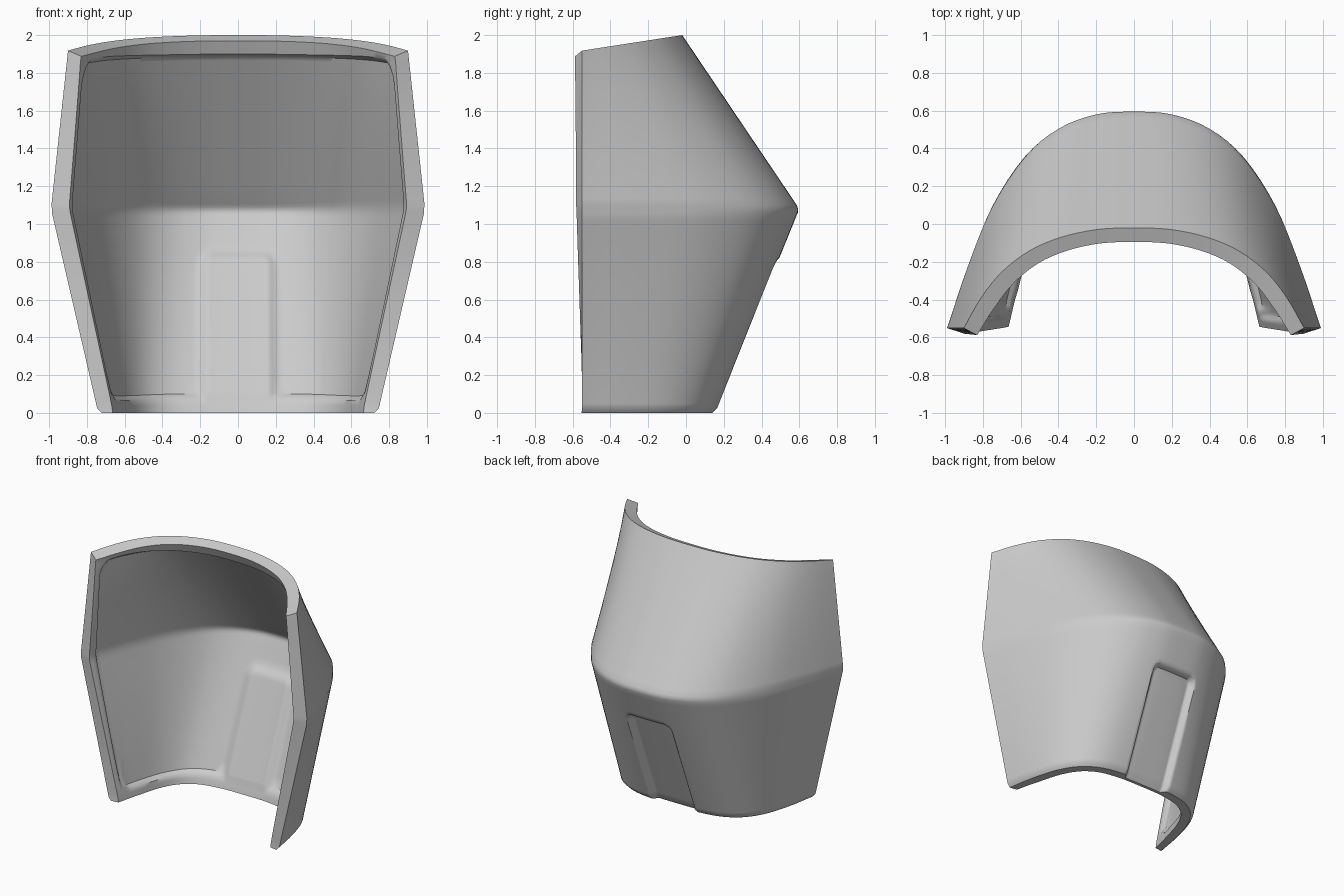
import bpy, bmesh, math
from mathutils import Vector

if "Cube" in bpy.data.objects:
    bpy.data.objects.remove(bpy.data.objects["Cube"], do_unlink=True)

# Half cross-sections (x, y) from the middle of the back to the front edge
BOTTOM = [(0, .16), (.2, .155), (.39, .12), (.535, .03), (.635, -.12), (.7, -.33), (.74, -.55)]
RIDGE = [(0, .6), (.2, .585), (.4, .51), (.58, .36), (.75, .1), (.88, -.22), (.99, -.55)]
TOP = [(0, -.02), (.2, -.03), (.385, -.07), (.55, -.14), (.695, -.25), (.805, -.385), (.9, -.55)]
RIDGE_Z = 1.08
WALL = .06
RIM = .09
RECESS = .045


def sample(points, u):
    """Catmull-Rom point on a half section mirrored across x = 0."""
    pts = [Vector(p) for p in points]
    i = min(int(abs(u)), len(pts) - 2)
    f = abs(u) - i
    b, c = pts[i], pts[i + 1]
    a = pts[i - 1] if i else Vector((-c.x, c.y))
    d = pts[i + 2] if i + 2 < len(pts) else 2 * c - b
    p = .5 * (2 * b + (c - a) * f + (2 * a - 5 * b + 4 * c - d) * f ** 2
              + (3 * b - a - 3 * c + d) * f ** 3)
    return Vector((math.copysign(p.x, u), p.y))


def outer_point(u, z):
    """Outer surface; z above the ridge is stretched to the sloping top rim."""
    ridge = sample(RIDGE, u)
    if z <= RIDGE_Z:
        p = sample(BOTTOM, u).lerp(ridge, z / RIDGE_Z)
        return Vector((p.x, p.y, z))
    top = sample(TOP, u)
    f = (z - RIDGE_Z) / (2 - RIDGE_Z)
    p = ridge.lerp(top, f)
    rim = 2 + .155 * (top.y + .02)
    return Vector((p.x, p.y, RIDGE_Z + f * (rim - RIDGE_Z)))


def smooth(f):
    f = min(max(f, 0), 1)
    return f * f * (3 - 2 * f)


def recess_amount(p, reach, ramp):
    """Soft rounded-rectangle mask for the pressed-in panel on the lower back."""
    d = math.hypot(max(abs(p.x) - .14, 0), max(p.z - .75, 0)) - reach
    return smooth(-d / ramp) if p.y > -.2 else 0


def rim_amount(u, z):
    """1 on the thickened border of the inside, 0 on the thinner wall."""
    side = .3 * (6 - abs(u))
    d = .2 - math.hypot(max(.2 - side, 0), max(.2 - min(z, 2 - z), 0))
    return smooth((.08 - d) / .03)


# Grid lines, closer together around the panel edge and the rim
half = [.25, .5, .65] + [.7 + .05 * i for i in range(7)] + [1.08, 1.16]
half += [1 + .25 * i for i in range(1, 18)] + [5.4 + .05 * i for i in range(13)]
columns = [-u for u in reversed(half)] + [0] + half
rows = [0, .025, .05, .065, .08, .15, .3, .45, .6, .66]
rows += [.7 + .02 * i for i in range(8)] + [.88, .95]
rows += [1.02, 1.06, RIDGE_Z, 1.1, 1.14] + [1.25 + .1 * i for i in range(6)]
rows += [1.8, 1.84, 1.88, 1.9, 1.92, 1.935, 1.95, 2]

# Outer skin
bm = bmesh.new()
outer = [[bm.verts.new(outer_point(u, z)) for u in columns] for z in rows]


def skin(grid):
    for low, high in zip(grid, grid[1:]):
        for i in range(len(low) - 1):
            bm.faces.new((low[i], low[i + 1], high[i + 1], high[i]))


skin(outer)
bm.normal_update()
normals = [[v.normal.copy() for v in row] for row in outer]

# Inner skin: thin wall, thick rounded border, bulge behind the panel
inner = []
last = len(rows) - 1
for j, row in enumerate(outer):
    line = []
    z = rows[j]
    away = abs(z - RIDGE_Z) / (2 - RIDGE_Z if z > RIDGE_Z else RIDGE_Z)
    for u, v, n in zip(columns, row, normals[j]):
        end = max(abs(u) - 5, 0)
        rim = RIM + end * (.01 - .02 * away)
        bulge = WALL + .03 * recess_amount(v.co, .1, .08)
        p = v.co + n * max(WALL + (rim - WALL) * rim_amount(u, z), bulge)
        if z < RIDGE_Z:
            p.y += .02 * away * end
        if j == 0:
            p.z = 0
        elif j < 3:
            p.z = v.co.z + .015
        elif j == last:
            p.z = v.co.z - .03
        line.append(bm.verts.new(p))
    inner.append(line)
skin(inner)

# Rounded fold inside the ridge
middle = rows.index(RIDGE_Z)
for i in range(len(columns)):
    a, b, c = (inner[middle + k][i].co.copy() for k in (-2, 0, 2))
    for k, f in ((-1, .25), (0, .5), (1, .75)):
        inner[middle + k][i].co = a.lerp(b, f).lerp(b.lerp(c, f), f)

# Pressed-in panel, rounded ridge and softened bottom edge
for j, row in enumerate(outer):
    for v, n in zip(row, normals[j]):
        v.co += n * RECESS * recess_amount(v.co, .06, .035)
        if rows[j] == RIDGE_Z:
            v.co += n * .006
        if j == 0:
            v.co += Vector((n.x, n.y, 0)) * .018
            v.co.z = 0

# Rims joining the two skins
for a, b in ((outer[0], inner[0]), (outer[-1], inner[-1]),
             ([r[0] for r in outer], [r[0] for r in inner]),
             ([r[-1] for r in outer], [r[-1] for r in inner])):
    for i in range(len(a) - 1):
        bm.faces.new((a[i], a[i + 1], b[i + 1], b[i]))
bmesh.ops.recalc_face_normals(bm, faces=bm.faces)

mesh = bpy.data.meshes.new("curved_shell")
bm.to_mesh(mesh)
bm.free()
shell = bpy.data.objects.new("curved_shell", mesh)
bpy.context.collection.objects.link(shell)

# Plain grey finish
grey = bpy.data.materials.new("light_grey")
grey.use_nodes = True
colour = (.6, .6, .6, 1)
grey.diffuse_color = colour
grey.node_tree.nodes["Principled BSDF"].inputs["Base Color"].default_value = colour
mesh.materials.append(grey)

bpy.ops.object.select_all(action='DESELECT')
shell.select_set(True)
bpy.context.view_layer.objects.active = shell
bpy.ops.object.shade_smooth_by_angle(angle=math.radians(42))
